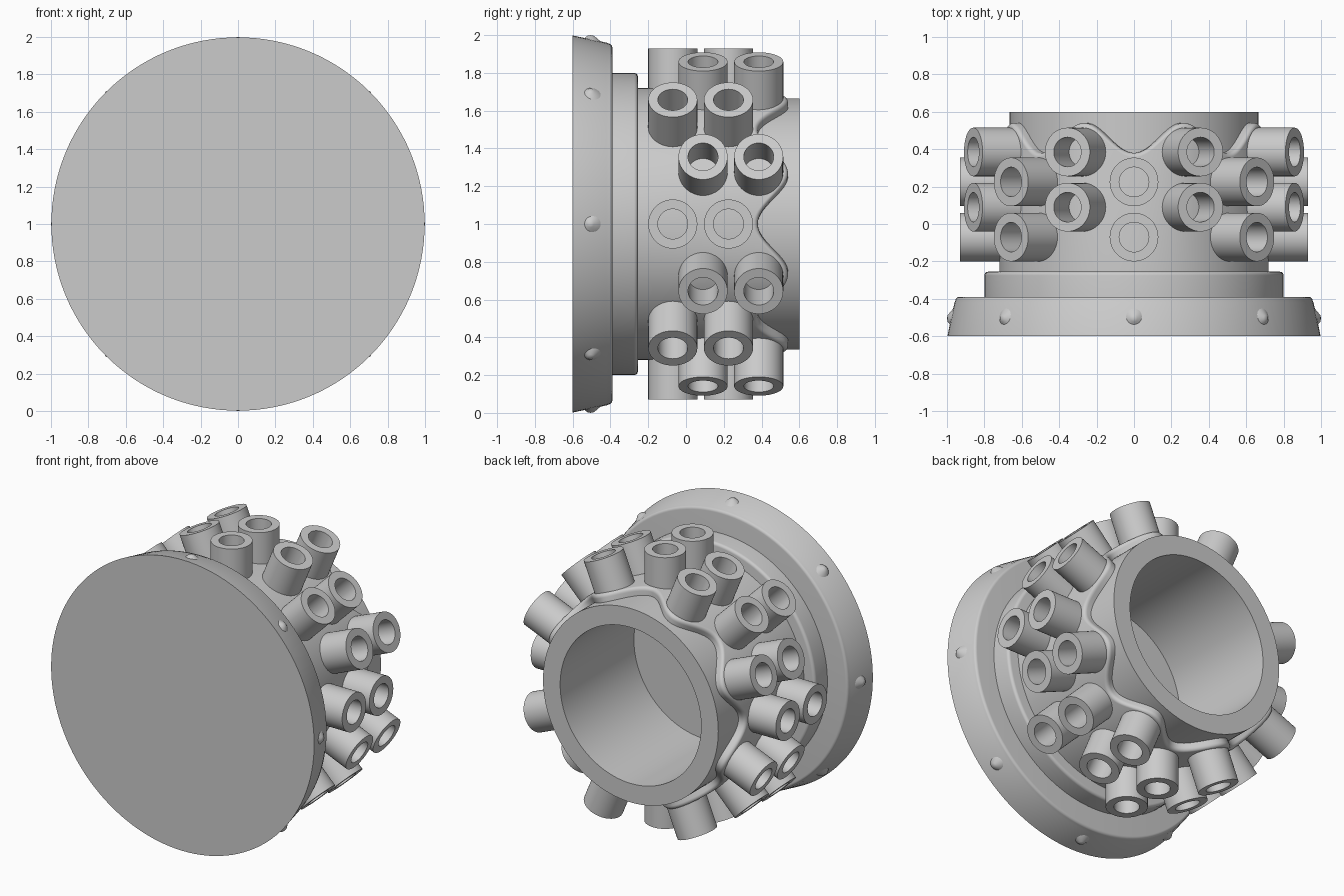
import bpy
import bmesh
from math import cos, sin, pi, radians
from mathutils import Matrix, Vector

if "Cube" in bpy.data.objects:
    bpy.data.objects.remove(bpy.data.objects["Cube"], do_unlink=True)

grey = bpy.data.materials.new("plain grey")
grey.use_nodes = True
colour = (0.6, 0.6, 0.6, 1)
grey.diffuse_color = colour
grey.node_tree.nodes["Principled BSDF"].inputs["Base Color"].default_value = colour

CENTRE = Vector((0, 0, 1))
# Main axis: local z runs to the back (+y)
MAIN = Matrix.Translation(CENTRE) @ Matrix.Rotation(radians(-90), 4, 'X')


def lathe(name, profile, frame, sides=128, closed=False, wave=None):
    """Spin (radius, height) points about the frame's z axis."""
    bm = bmesh.new()
    rings = []
    for i, (r, h) in enumerate(profile):
        if r == 0:
            rings.append([bm.verts.new((0, 0, h))] * sides)
            continue
        ring = []
        for k in range(sides):
            a = 2 * pi * k / sides
            dh = wave(i, a) if wave else 0
            ring.append(bm.verts.new((r * cos(a), r * sin(a), h + dh)))
        rings.append(ring)
    pairs = list(zip(rings, rings[1:]))
    if closed:
        pairs.append((rings[-1], rings[0]))
    for low, high in pairs:
        for k in range(sides):
            n = (k + 1) % sides
            corners = dict.fromkeys((low[k], low[n], high[n], high[k]))
            bm.faces.new(list(corners))
    bmesh.ops.recalc_face_normals(bm, faces=bm.faces)
    mesh = bpy.data.meshes.new(name)
    bm.to_mesh(mesh)
    bm.free()
    mesh.materials.append(grey)
    ob = bpy.data.objects.new(name, mesh)
    ob.matrix_world = frame
    bpy.context.collection.objects.link(ob)
    return ob


def fillet(r, h, size, steps=5):
    """Rounded outer corner ending at radius r and height h."""
    return [(r - size + size * cos(t), h - size + size * sin(t))
            for t in (pi / 2 * i / steps for i in range(steps + 1))]


# Front flange and the stepped ring behind it
lathe("front_flange", [(0, -0.6), (0.998, -0.6), (0.96, -0.42)]
      + fillet(0.955, -0.39, 0.02) + [(0, -0.39)], MAIN)
lathe("step_ring", [(0, -0.45), (0.8, -0.45)]
      + fillet(0.8, -0.255, 0.02) + [(0, -0.255)], MAIN)

# Hollow core with a blind bore open to the back
lathe("core_tube", [(0, -0.35), (0.665, -0.35), (0.665, 0.6), (0.535, 0.6),
                    (0.535, -0.2), (0, -0.2)], MAIN)

# Sleeve whose rounded back edge follows a wave of eight periods
edge = [(0.72, 0.3)] + fillet(0.72, 0.46, 0.025) + [(0.64, 0.46)]
sleeve_profile = [(0.64, -0.3), (0.72, -0.3)] + edge[1:]
lathe("wavy_sleeve", sleeve_profile, MAIN, sides=256, closed=True,
      wave=lambda i, a: -0.08 * cos(8 * a) if i > 1 else 0)


def radial(angle, y):
    """Frame pointing outward from the main axis."""
    return (Matrix.Translation(CENTRE + Vector((0, y, 0)))
            @ Matrix.Rotation(angle, 4, 'Y'))


# Radial sockets in alternating staggered columns
socket_profile = [(0.13, 0.66), (0.13, 0.93), (0.079, 0.93), (0.079, 0.66)]
for column in range(16):
    rows = (0.09, 0.385) if column % 2 else (-0.07, 0.225)
    for row, y in enumerate(rows):
        lathe(f"socket_{column + 1}_{row + 1}", socket_profile,
              radial(column * pi / 8, y), sides=48, closed=True)

# Pointed studs around the flange
stud_profile = [(0, 0.92), (0.055, 0.92), (0.055, 0.965), (0.018, 0.996), (0, 1.0)]
for n in range(8):
    lathe(f"flange_stud_{n + 1}", stud_profile, radial(n * pi / 4, -0.505), sides=24)

# Smooth shading with crisp edges
bpy.ops.object.select_all(action='DESELECT')
for ob in bpy.context.collection.objects:
    if ob.type == 'MESH':
        ob.select_set(True)
        bpy.context.view_layer.objects.active = ob
bpy.ops.object.shade_smooth_by_angle(angle=radians(35))
